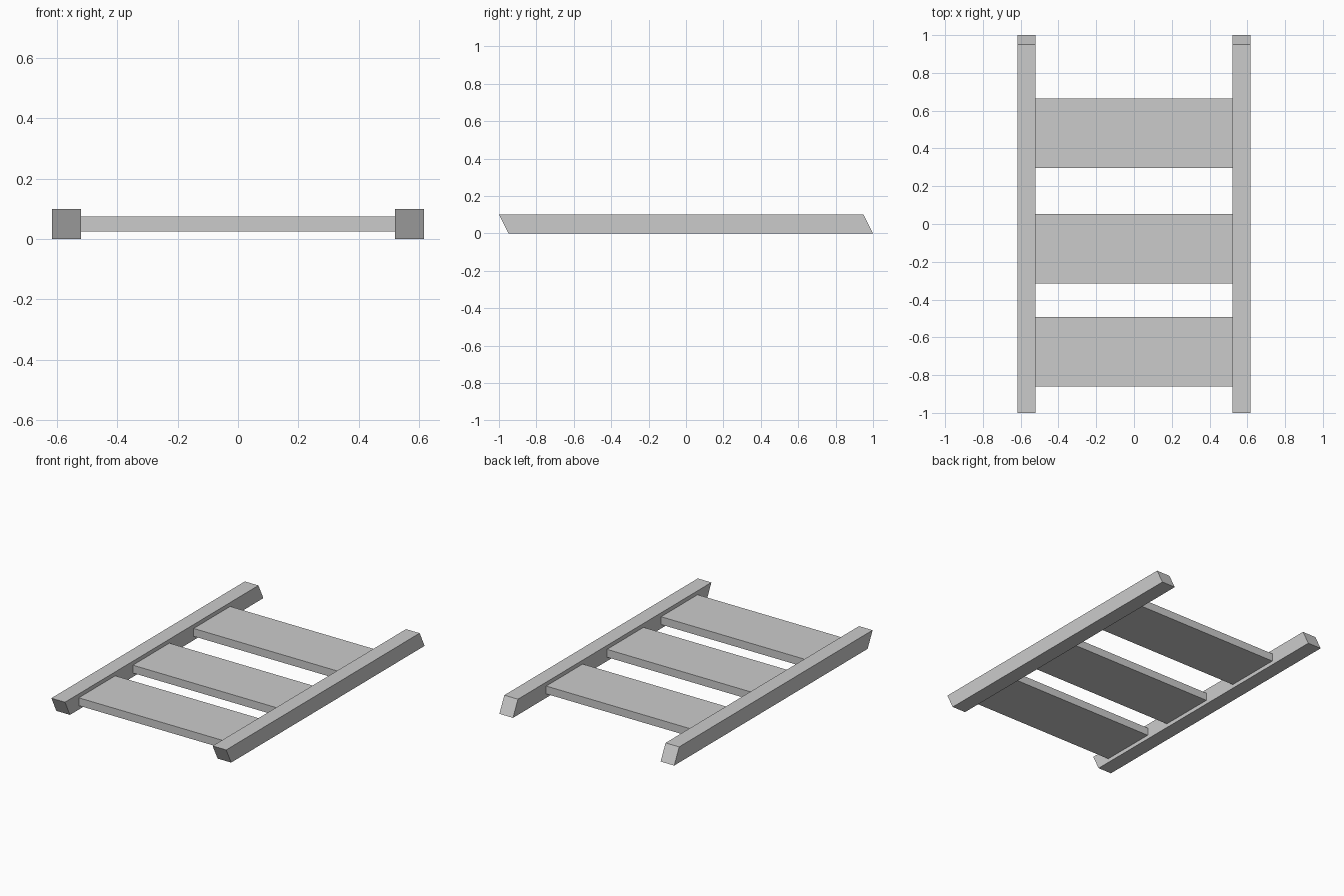
import bpy
import bmesh

cube = bpy.data.objects.get("Cube")
if cube:
    bpy.data.objects.remove(cube, do_unlink=True)

GREY = (0.6, 0.6, 0.6, 1.0)
mat = bpy.data.materials.new("plain grey")
mat.use_nodes = True
mat.diffuse_color = GREY
mat.node_tree.nodes["Principled BSDF"].inputs["Base Color"].default_value = GREY


def extrude_profile(name, profile, x0, x1):
    """Extrude a closed (y, z) profile along x."""
    bm = bmesh.new()
    face = bm.faces.new([bm.verts.new((x0, y, z)) for y, z in profile])
    ext = bmesh.ops.extrude_face_region(bm, geom=[face])
    moved = [g for g in ext["geom"] if isinstance(g, bmesh.types.BMVert)]
    bmesh.ops.translate(bm, verts=moved, vec=(x1 - x0, 0, 0))
    bmesh.ops.recalc_face_normals(bm, faces=bm.faces)
    mesh = bpy.data.meshes.new(name)
    bm.to_mesh(mesh)
    bm.free()
    mesh.materials.append(mat)
    obj = bpy.data.objects.new(name, mesh)
    bpy.context.collection.objects.link(obj)
    return obj


INNER, OUTER, HEIGHT = 0.521, 0.617, 0.1

# Side rails with slanted, parallel ends
rail = [(-0.95, 0), (1, 0), (0.95, HEIGHT), (-1, HEIGHT)]
extrude_profile("left_rail", rail, INNER, OUTER)
extrude_profile("right_rail", rail, -OUTER, -INNER)

# Flat treads between the rails
DEPTH, LOW, HIGH = 0.368, 0.025, 0.075
for name, y in (("front_tread", -0.861), ("middle_tread", -0.316), ("back_tread", 0.297)):
    tread = [(y, LOW), (y + DEPTH, LOW), (y + DEPTH, HIGH), (y, HIGH)]
    extrude_profile(name, tread, -INNER, INNER)
